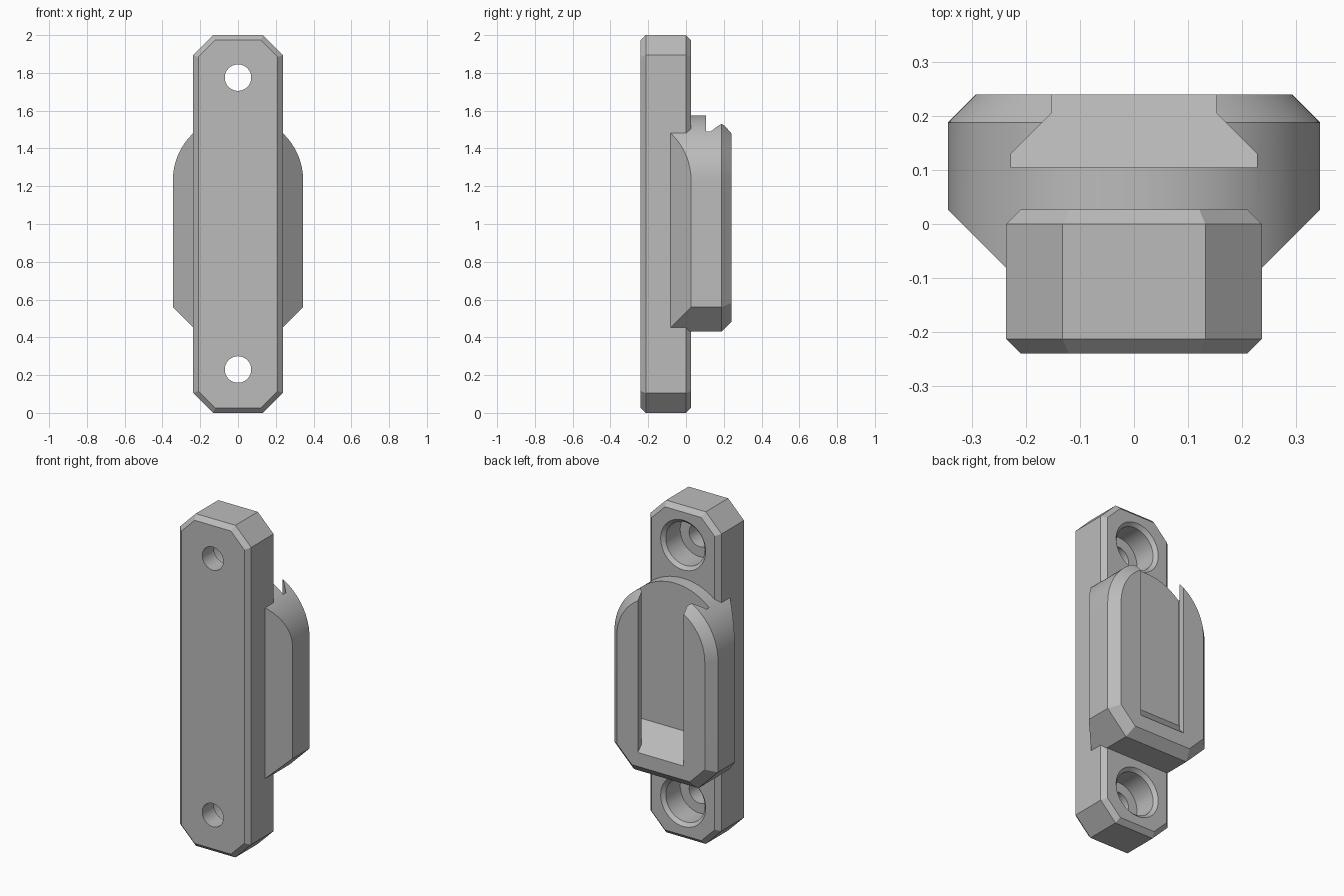
import bpy, bmesh, math

cube = bpy.data.objects.get("Cube")
if cube:
    bpy.data.objects.remove(cube)

grey = bpy.data.materials.new("plain grey")
grey.use_nodes = True
colour = (0.5, 0.5, 0.5, 1)
grey.diffuse_color = colour
grey.node_tree.nodes["Principled BSDF"].inputs["Base Color"].default_value = colour


def make(name, bm):
    bmesh.ops.recalc_face_normals(bm, faces=bm.faces)
    mesh = bpy.data.meshes.new(name)
    bm.to_mesh(mesh)
    bm.free()
    mesh.materials.append(grey)
    obj = bpy.data.objects.new(name, mesh)
    bpy.context.collection.objects.link(obj)
    return obj


def loft(rings):
    """Join rings of points into a closed solid."""
    bm = bmesh.new()
    loops = [[bm.verts.new(p) for p in ring] for ring in rings]
    n = len(loops[0])
    for a, b in zip(loops, loops[1:]):
        for i in range(n):
            j = (i + 1) % n
            bm.faces.new((a[i], a[j], b[j], b[i]))
    bm.faces.new(loops[0])
    bm.faces.new(loops[-1])
    return bm


def lathe(profile, z, segments=48):
    """Turn (radius, y) pairs around an axis along y."""
    turns = [2 * math.pi * i / segments for i in range(segments)]
    return loft([[(r * math.cos(t), y, z + r * math.sin(t)) for t in turns]
                 for r, y in profile])


def cut(obj, cutter):
    mod = obj.modifiers.new("cut", 'BOOLEAN')
    mod.operation = 'DIFFERENCE'
    mod.solver = 'EXACT'
    mod.object = cutter
    cutter.hide_render = True
    bpy.ops.object.select_all(action='DESELECT')
    bpy.context.view_layer.objects.active = obj
    obj.select_set(True)
    bpy.ops.object.modifier_apply(modifier=mod.name)
    bpy.data.objects.remove(cutter)


def smooth(obj):
    bpy.ops.object.select_all(action='DESELECT')
    bpy.context.view_layer.objects.active = obj
    obj.select_set(True)
    bpy.ops.object.shade_smooth_by_angle(angle=math.radians(20))


CORNER = math.tan(math.pi / 8)  # how far an inset moves a chamfer corner


# Mounting bar: chamfered strip with bevelled front and back rims
def bar_ring(y, inset):
    w, h = 0.237 - inset, 1 - inset
    cw, ch = 0.132 - inset * CORNER, 0.895 - inset * CORNER
    half = [(cw, -h), (w, -ch), (w, ch), (cw, h)]
    pts = half + [(-x, z) for x, z in reversed(half)]
    return [(x, y, z + 1) for x, z in pts]


BEVEL = 0.027
mounting_bar = make("mounting_bar", loft([
    bar_ring(-0.24, BEVEL), bar_ring(-0.24 + BEVEL, 0),
    bar_ring(0, 0), bar_ring(BEVEL, BEVEL)]))

# Counterbored screw holes
for z in (0.23, 1.775):
    cut(mounting_bar, make("screw_hole_cutter", lathe(
        [(0.07, -0.3), (0.07, -0.13), (0.13, -0.13),
         (0.13, 0.007), (0.15, BEVEL), (0.18, 0.057)], z)))
smooth(mounting_bar)


# Holder body: round top, chamfered foot, bevelled back rim
def body_ring(y, inset):
    r = 0.345 - inset
    side, foot = 0.56 + inset * CORNER, 0.43 + inset
    toe = 0.215 - inset * CORNER
    arc = [(r * math.cos(math.pi * i / 48), y, 1.23 + r * math.sin(math.pi * i / 48))
           for i in range(49)]
    return arc + [(-r, y, side), (-toe, y, foot), (toe, y, foot), (r, y, side)]


bm = loft([body_ring(-0.1, 0), body_ring(0.188, 0), body_ring(0.24, 0.052)])
# Slanted cheeks running in towards the bar
for side in (1, -1):
    hit = bmesh.ops.bisect_plane(
        bm, geom=bm.verts[:] + bm.edges[:] + bm.faces[:],
        plane_co=(side * 0.345, BEVEL, 0), plane_no=(side, -1, 0), clear_outer=True)
    edges = [e for e in hit["geom_cut"] if isinstance(e, bmesh.types.BMEdge)]
    bmesh.ops.contextual_create(bm, geom=edges)
holder_body = make("holder_body", bm)

# Undercut slot, open at the top and ending in a ramp
half = [(0.153, 0.28), (0.153, 0.205), (0.228, 0.13), (0.228, 0.105)]
section = half + [(-x, y) for x, y in reversed(half)]
cut(holder_body, make("slot_cutter", loft([
    [(x, y, 0.806 - y) for x, y in section],
    [(x, y, 1.7) for x, y in section]])))
smooth(holder_body)
